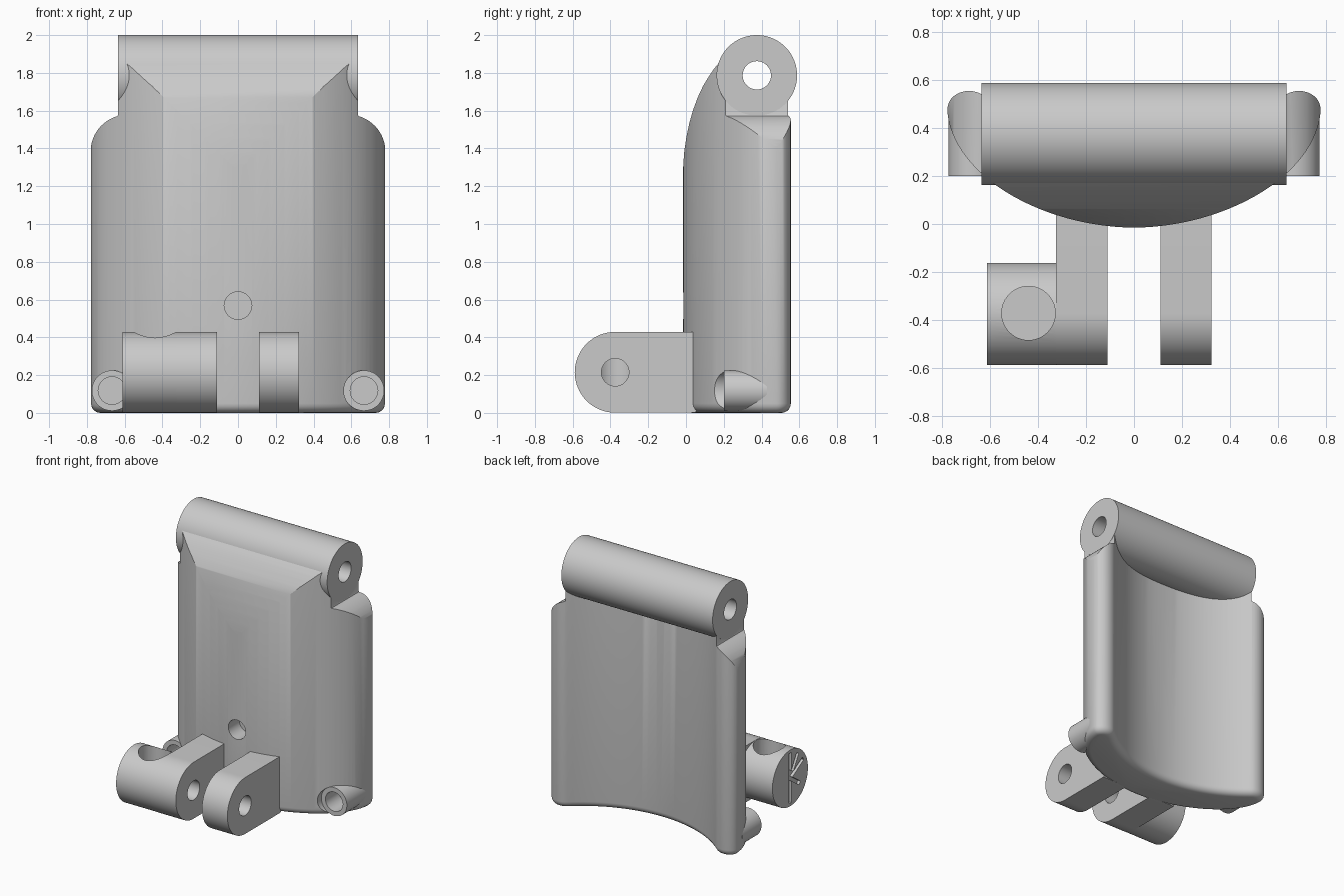
import bpy, bmesh, math
from mathutils import Vector, Matrix

if "Cube" in bpy.data.objects:
    bpy.data.objects.remove(bpy.data.objects["Cube"])

grey = bpy.data.materials.new("plain_grey")
grey.diffuse_color = (0.59, 0.59, 0.59, 1)
grey.use_nodes = True
grey.node_tree.nodes["Principled BSDF"].inputs["Base Color"].default_value = grey.diffuse_color


def loft(name, rings):
    """Closed solid through rings of equal length."""
    bm = bmesh.new()
    vs = [[bm.verts.new(p) for p in r] for r in rings]
    n = len(rings[0])
    for a, b in zip(vs, vs[1:]):
        for i in range(n):
            j = (i + 1) % n
            bm.faces.new((a[i], a[j], b[j], b[i]))
    bm.faces.new(vs[0][::-1])
    bm.faces.new(vs[-1])
    bmesh.ops.recalc_face_normals(bm, faces=bm.faces[:])
    me = bpy.data.meshes.new(name)
    bm.to_mesh(me)
    bm.free()
    ob = bpy.data.objects.new(name, me)
    bpy.context.collection.objects.link(ob)
    me.materials.append(grey)
    return ob


def prism(name, pts, axis, lo, hi):
    """Extrude a 2D outline along an axis."""
    def put(p, t):
        return {"x": (t, p[0], p[1]), "y": (p[0], t, p[1]), "z": (p[0], p[1], t)}[axis]
    return loft(name, [[put(p, t) for p in pts] for t in (lo, hi)])


def arc(cx, cy, r, a0, a1, n, ry=None):
    ry = ry or r
    return [(cx + r * math.cos(math.radians(a0 + (a1 - a0) * i / n)),
             cy + ry * math.sin(math.radians(a0 + (a1 - a0) * i / n))) for i in range(n + 1)]


def rod(name, c, r, axis, lo, hi, n=64):
    return prism(name, arc(c[0], c[1], r, 0, 360, n)[:-1], axis, lo, hi)


def boolean(ob, tool, op="DIFFERENCE", keep=False):
    m = ob.modifiers.new("cut", "BOOLEAN")
    m.operation, m.object, m.solver = op, tool, "EXACT"
    bpy.context.view_layer.objects.active = ob
    bpy.ops.object.modifier_apply(modifier=m.name)
    if not keep:
        bpy.data.objects.remove(tool)


# curved shell: bowed front, rounded rims, concave back tangent to the rims
E = 2 / 1.89
front = []
for x, y in arc(0, 0, 1, 180, 360, 56):
    front.append((0.778 * math.copysign(abs(x) ** E, x), 0.48 - 0.495 * abs(y) ** E))
rim = arc(0.688, 0.48, 0.09, 0, 136, 12, 0.075)[1:]
ex, ey = rim.pop()
t = math.radians(136)
half = math.atan2(-0.075 * math.cos(t), 0.09 * math.sin(t))
R = ex / math.sin(half)
deg = math.degrees(half)
back = arc(0, ey + R * math.cos(half), R, -90 + deg, -90 - deg, 36)
outline = front + rim + back + [(-x, y) for x, y in reversed(rim)]


def inset(pts, d):
    out = []
    for i, p in enumerate(pts):
        a, b = Vector(pts[i - 1]), Vector(pts[(i + 1) % len(pts)])
        v = (b - a).normalized()
        out.append((p[0] - v.y * d, p[1] + v.x * d))
    return out


rings = []
for k in range(6):  # rounded bottom edge
    a = math.pi / 2 * k / 5
    f = 0.05
    rings.append([(x, y, f * (1 - math.cos(a))) for x, y in inset(outline, f * (1 - math.sin(a)))])
rings.append([(x, y, 1.86) for x, y in outline])
shell = loft("curved_shell", rings)

# trim the shell by its side profile and its shouldered front outline
side = [(0.8, -0.1), (0.8, 1.9), (0.215, 1.9), (0.182, 1.862), (0.147, 1.82), (0.12, 1.78), (0.09, 1.73),
        (0.062, 1.67), (0.038, 1.605), (0.018, 1.535), (0.002, 1.46), (-0.009, 1.385),
        (-0.014, 1.32), (-0.018, 1.2), (-0.018, -0.1)]
boolean(shell, prism("side_trim", side, "x", -1, 1), "INTERSECT")
right = [(0.80, -0.1), (0.80, 1.38)] + arc(0.58, 1.385, 0.2, 3, 72, 12, 0.195) + [(0.637, 1.573), (0.634, 1.58), (0.634, 1.9)]
boolean(shell, prism("shoulder_trim", right + [(-x, z) for x, z in reversed(right)], "y", -0.3, 0.9),
        "INTERSECT")
boolean(shell, rod("front_hole", (0, 0.568), 0.073, "y", -0.2, 0.12, 40))

# hinge barrel along the top
barrel = rod("hinge_barrel", (0.375, 1.787), 0.213, "x", -0.635, 0.635, 96)
pin = rod("pin_hole", (0.375, 1.787), 0.075, "x", -1, 1, 40)
boolean(shell, pin, keep=True)
boolean(barrel, pin)
parts = [shell, barrel]

# screw bosses set into the lower corners
for s, label in ((-1, "left"), (1, "right")):
    c = (s * 0.667, 0.118)
    boolean(shell, rod("pocket", c, 0.107, "y", -0.1, 0.2))
    boolean(shell, rod("screw_hole", c, 0.073, "y", 0.1, 0.36, 40))
    boss = rod("screw_boss_" + label, c, 0.107, "y", 0.2, 0.43)
    boolean(boss, rod("screw_hole", c, 0.073, "y", 0.1, 0.36, 40))
    parts.append(boss)

# two clevis arms with rounded ends
C = (-0.375, 0.215)
profile = [(0.1, 0.06), (0.1, 0.429)] + arc(*C, 0.214, 90, 270, 32) + [(0.05, 0.001), (0.06, 0.02)]
for name, lo, hi in (("arm_right", 0.11, 0.323), ("arm_left", -0.325, -0.11)):
    arm = prism(name, profile, "x", lo, hi)
    boolean(arm, rod("arm_hole", C, 0.073, "x", -0.45, 0.5, 40))
    parts.append(arm)

# side knob with a vertical socket and end slots
knob = rod("side_knob", C, 0.213, "x", -0.612, -0.325)
boolean(knob, rod("arm_hole", C, 0.073, "x", -0.45, 0.5, 40))
boolean(knob, rod("socket", (-0.44, -0.372), 0.112, "z", 0.1, 0.6, 48))
for ang, lo, hi in ((90, -0.19, 0.19), (150, 0.0, 0.18), (120, 0.0, 0.18), (215, 0.0, 0.14)):
    w = 0.014
    d = Matrix.Rotation(math.radians(ang), 2)
    corners = [d @ Vector(p) + Vector(C) for p in ((lo, -w), (hi, -w), (hi, w), (lo, w))]
    boolean(knob, prism("slot", corners, "x", -0.7, -0.59))
parts.append(knob)

for ob in parts:
    bpy.ops.object.select_all(action="DESELECT")
    ob.select_set(True)
    bpy.context.view_layer.objects.active = ob
    bpy.ops.object.shade_smooth_by_angle(angle=math.radians(30))
